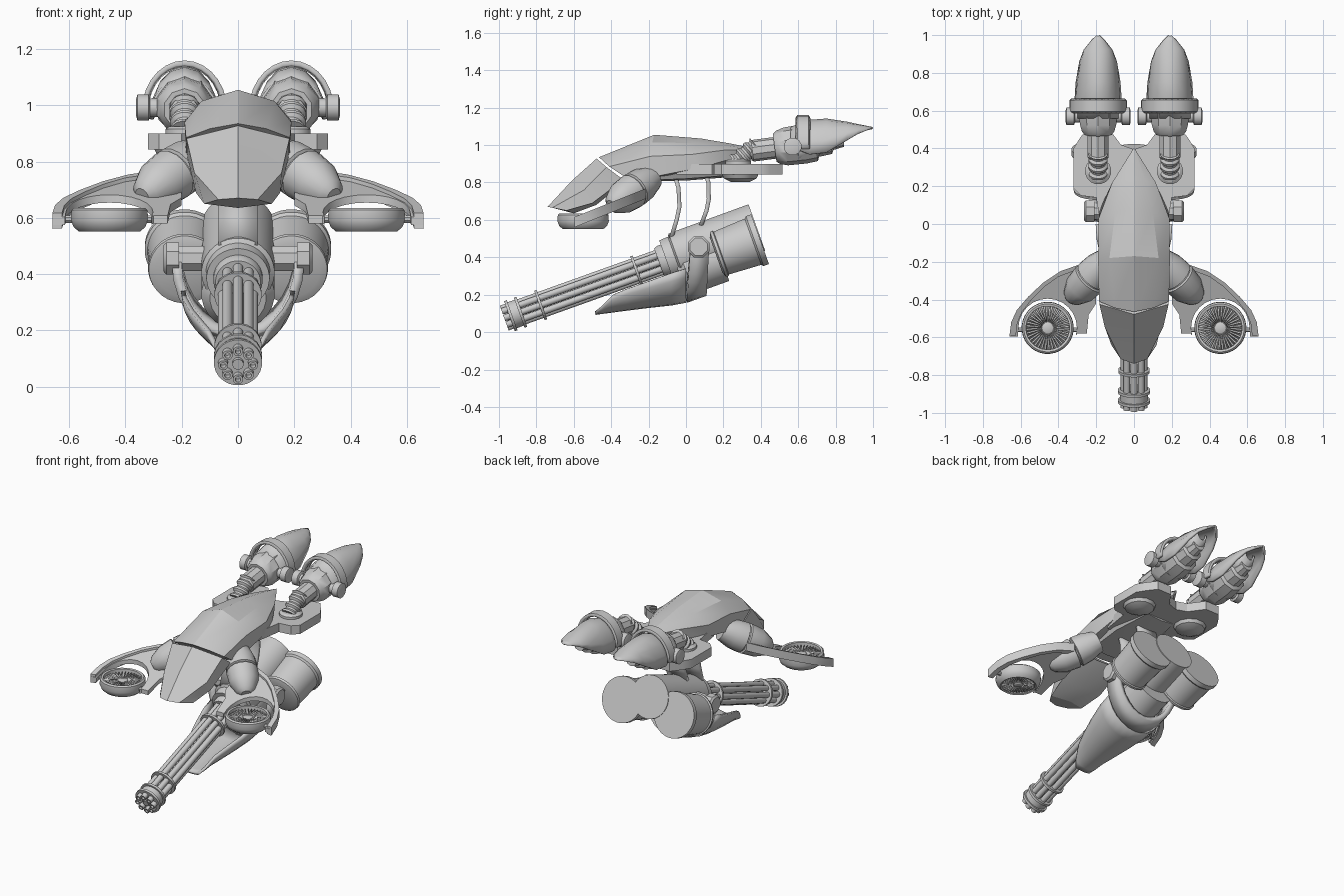
import bpy, bmesh
from math import sin, cos, pi, radians
from mathutils import Vector


def make(name, verts, faces, mirror=False, solid=0, angle=32):
    bm = bmesh.new()
    vs = [bm.verts.new(v) for v in verts]
    for f in faces:
        bm.faces.new([vs[i] for i in f])
    bmesh.ops.recalc_face_normals(bm, faces=bm.faces[:])
    me = bpy.data.meshes.new(name)
    bm.to_mesh(me)
    bm.free()
    ob = bpy.data.objects.new(name, me)
    bpy.context.collection.objects.link(ob)
    bpy.ops.object.select_all(action='DESELECT')
    ob.select_set(True)
    bpy.context.view_layer.objects.active = ob
    bpy.ops.object.shade_smooth_by_angle(angle=radians(angle))
    if solid:
        m = ob.modifiers.new("thickness", 'SOLIDIFY')
        m.thickness, m.offset = solid, 0
    if mirror:
        ob.modifiers.new("mirror", 'MIRROR')
    return ob


def grid_faces(rows, n, wrap=True, caps=True, ring=False):
    f = []
    for i in range(rows if ring else rows - 1):
        for j in range(n if wrap else n - 1):
            a, b = i * n, (i + 1) % rows * n
            k = (j + 1) % n
            f.append((a + j, a + k, b + k, b + j))
    if caps and not ring:
        f += [tuple(range(n)), tuple(range((rows - 1) * n, rows * n))]
    return f


# Turned part: profile of (distance, radius) along an axis
def lathe(name, prof, start, axis, sides=24, ring=False, mirror=False):
    q = Vector(axis).to_track_quat('Z', 'Y')
    vs = [Vector(start) + q @ Vector((r * cos(2 * pi * (k + .5) / sides), r * sin(2 * pi * (k + .5) / sides), t))
          for t, r in prof for k in range(sides)]
    return make(name, vs, grid_faces(len(prof), sides, ring=ring), mirror)


# Hull part: half sections, mirrored into closed loops
def hull(name, secs):
    vs = []
    for s in secs:
        vs += s + [(-x, y, z) for x, y, z in s[-2:0:-1]]
    return make(name, vs, grid_faces(len(secs), len(vs) // len(secs)), angle=25)


# Half shell: sections of (along, half width, edge height, apex height)
def shell(name, secs, thick, fn, n=12, mirror=False):
    vs = [fn(w * cos(pi * k / n), y, e + (a - e) * sin(pi * k / n))
          for y, w, e, a in secs for k in range(n + 1)]
    return make(name, vs, grid_faces(len(secs), n + 1, False, False), mirror, thick)


# Flat plate following a height function
def plate(name, pts, zf, thick, mirror=True):
    n = len(pts)
    vs = [(x, y, zf(y) - d) for d in (0, thick) for x, y in pts]
    return make(name, vs, grid_faces(2, n), mirror)


# Main hull and nose
hull("nose", [
    [(0, -.74, .67), (.07, -.715, .665), (.12, -.64, .65), (0, -.6, .635)],
    [(0, -.61, .81), (.155, -.545, .76), (.15, -.5, .69), (0, -.48, .68)],
    [(0, -.478, .928), (.183, -.425, .882), (.18, -.335, .815), (0, -.33, .8)]])
hull("main_canopy", [
    [(0, -.465, .935), (.1, -.445, .917), (.185, -.41, .885), (.185, -.32, .825), (0, -.32, .81)],
    [(0, -.17, 1.055), (.13, -.18, 1.015), (.19, -.19, .94), (.185, -.15, .835), (0, -.15, .82)],
    [(0, .08, 1.035), (.1, .06, 1.01), (.187, .03, .95), (.18, .08, .88), (0, .1, .85)],
    [(0, .24, 1.008), (.06, .23, .995), (.115, .22, .975), (.11, .22, .92), (0, .24, .89)],
    [(0, .4, .975), (.004, .398, .972), (.006, .395, .965), (.004, .37, .95), (0, .36, .94)]])
hull("belly", [
    [(0, -.25, .83), (.13, -.25, .83), (.12, -.25, .81), (0, -.25, .805)],
    [(0, 0, .9), (.17, 0, .88), (.14, 0, .82), (0, 0, .81)],
    [(0, .25, .88), (.13, .25, .87), (.1, .25, .84), (0, .25, .83)]])

# Rear platform with prongs
plate("rear_platform", [(0, -.05), (.17, -.05), (.2, .14), (.28, .15), (.32, .19), (.32, .4), (.29, .45),
                        (.24, .515), (.14, .515), (.07, .42), (0, .395)], lambda y: .9, .058)
lathe("platform_disc", [(0, .1), (.02, .09), (.04, .05)], (.2, .29, .842), (0, 0, -1), 12, mirror=True)
lathe("hose_base", [(0, .07), (.02, .07), (.03, .055)], (.19, .28, .895), (0, 0, 1), 16, mirror=True)

# Rear thrusters
ribs = [(i * .012, .052 if i // 2 % 2 == 0 else .04) for i in range(13)]
lathe("ribbed_hose", ribs, (.19, .265, .905), (0, .7, .6), 16, mirror=True)
up = Vector((0, .99, .13))
lathe("thruster_body", [(0, .05), (.01, .058), (.13, .058), (.13, .075), (.15, .09), (.19, .102), (.29, .105), (.35, .1),
                        (.36, .078), (.43, .072), (.44, .052), (.5, .042), (.5, .01)],
      (.19, .345, .968), up, 10, mirror=True)
lathe("thruster_pin", [(0, .03), (.005, .048), (.045, .048), (.05, .034), (.295, .034), (.3, .048), (.34, .048), (.345, .03)],
      (.0175, .57, .992), (1, 0, 0), 12, mirror=True)
eng = lambda x, y, z: (x + .19, y, z)
shell("thruster_shell", [(.56, .108, .99, 1.09), (.66, .118, .95, 1.128), (.75, .112, .96, 1.135), (.86, .093, 1.025, 1.118),
                         (.92, .07, 1.06, 1.105), (.97, .03, 1.08, 1.095), (.995, .004, 1.087, 1.09)], .014, eng, 8, True)
shell("thruster_collar", [(.595, .135, .98, 1.14), (.6, .142, .98, 1.15), (.65, .142, .98, 1.15), (.655, .135, .98, 1.14)],
      .022, eng, 14, True)
# Underside petals of the thrusters
for i, y in enumerate((.6, .67, .74)):
    z = .965 + .035 * i
    shell("thruster_petal_%d" % i, [(y, .1 - .015 * i, z + .03, z - .06), (y + .08, .09 - .015 * i, z + .05, z - .035),
                                    (y + .13, .03, z + .055, z + .015)], .012, eng, 6, True)

# Shoulder pods and fan wings
lathe("shoulder_pod", [(0, .065), (.08, .09), (.15, .096), (.155, .085), (.162, .085), (.167, .096), (.25, .088), (.32, .055), (.34, .03)],
      (.13, -.18, .825), (.2, -.21, -.14), 16, mirror=True)
FX, FY = .457, -.55
slope = lambda y: .6 + (y + .6) * .4
outer = [(.29, -.215), (.39, -.25), (.48, -.31), (.56, -.385), (.62, -.455), (.65, -.52), (.66, -.595)]
inner = [(FX + .155 * cos(radians(a)), FY + .155 * sin(radians(a))) for a in range(0, 196, 15)]
plate("wing_plate", [(.2, -.25)] + outer + [(.615, -.595)] + inner + [(.3, -.58), (.25, -.58), (.24, -.48), (.2, -.42)],
      slope, .028)
rim = [(x + (FX - x) * .17, y + (FY - y) * .1) for x, y in outer]
plate("wing_rim", outer + rim[::-1], lambda y: slope(y) + .014, .055)
lathe("fan_ring", [(.08, .115), (.083, .127), (.075, .136), (.04, .138), (.015, .128), (0, .11), (.005, .1), (.03, .115)],
      (FX, FY, .552), (0, 0, 1), 32, True, True)
lathe("fan_floor", [(0, .116), (.008, .116)], (FX, FY, .572), (0, 0, 1), 32, mirror=True)
lathe("fan_hub", [(0, .02), (.01, .036), (.055, .036), (.062, .02)], (FX, FY, .556), (0, 0, 1), 16, mirror=True)
vs, fs = [], []
for k in range(36):
    a = 2 * pi * k / 36
    for r, w in ((.03, .002), (.118, .008)):
        for s, z in ((-1, .562), (1, .615)):
            vs.append((FX + r * cos(a) - s * w * sin(a), FY + r * sin(a) + s * w * cos(a), z))
    fs.append((4 * k, 4 * k + 1, 4 * k + 3, 4 * k + 2))
make("fan_blades", vs, fs, True, .003)
for i, x in enumerate((.3, .59)):
    lathe("fan_pin_%d" % i, [(0, .014), (.035, .014)], (x, FY - .01, .595), (1, 0, 0), 8, mirror=True)

# Gun frame: u runs back along the barrels, v is up from them
T = radians(19.7)
AX = Vector((0, cos(T), sin(T)))
G = lambda x, u, v: Vector((x, -.972 + u * cos(T) - v * sin(T), .075 + u * sin(T) + v * cos(T)))

for k in range(8):
    a = 2 * pi * k / 8
    lathe("barrel_%d" % k, [(.04, .01), (0, .01), (0, .018), (.95, .018)],
          G(.053 * cos(a), 0, .053 * sin(a)), AX, 12)
lathe("barrel_core", [(.01, .02), (.95, .02)], G(0, 0, 0), AX, 12)
lathe("muzzle_collar", [(.03, .074), (.03, .086), (.045, .086), (.045, .074), (.085, .074), (.085, .086), (.1, .086), (.1, .074)],
      G(0, 0, 0), AX)
for i, u in enumerate((.2, .745)):
    lathe("barrel_clamp_%d" % i, [(0, .084), (.014, .084)], G(0, u, 0), AX)

# Gun housing and side drums
lathe("gun_housing", [(.88, .08), (.9, .088), (.92, .088), (.92, .112), (.97, .115), (.98, .13), (1.435, .133)],
      G(0, 0, 0), AX, 32)
lathe("side_drum", [(0, .1), (.01, .127), (.025, .13), (.03, .122), (.21, .132), (.22, .142), (.25, .142)],
      G(.19, 1.18, -.064), AX, 32, mirror=True)
lathe("gun_axle", [(0, .048), (.09, .048), (.09, .062), (.135, .062), (.145, .05)], G(.12, 1.107, .008), (1, 0, 0), 8, mirror=True)
lathe("lower_housing", [(.96, .1), (1.0, .13), (1.2, .13)], G(0, 0, -.09), AX, 24)
shell("cradle_band", [(1.055, .218, .01, -.235), (1.165, .218, .01, -.235)], .035,
      lambda x, u, v: G(x, u + .45 * v, v), 14)

# Scoop guard under the barrels
shell("scoop_guard", [(0, .195, .34, .165), (-.08, .19, .315, .15), (-.2, .165, .272, .137), (-.32, .13, .23, .122),
                      (-.39, .105, .2, .113), (-.45, .075, .14, .105), (-.485, .05, .108, .1)], .016,
      lambda x, y, z: (x, y, z), 12)

# Curved straps joining hull and gun
for i, path in enumerate(([(-.06, .84), (-.04, .77), (-.035, .67), (-.05, .6), (-.08, .5)],
                          [(.1, .86), (.12, .8), (.122, .71), (.11, .65), (.08, .57)])):
    vs = [(x, y, z) for y, z in path for x in (-.07, .07)]
    make("hanger_strap_%d" % i, vs, grid_faces(len(path), 2, False, False), solid=.022)
